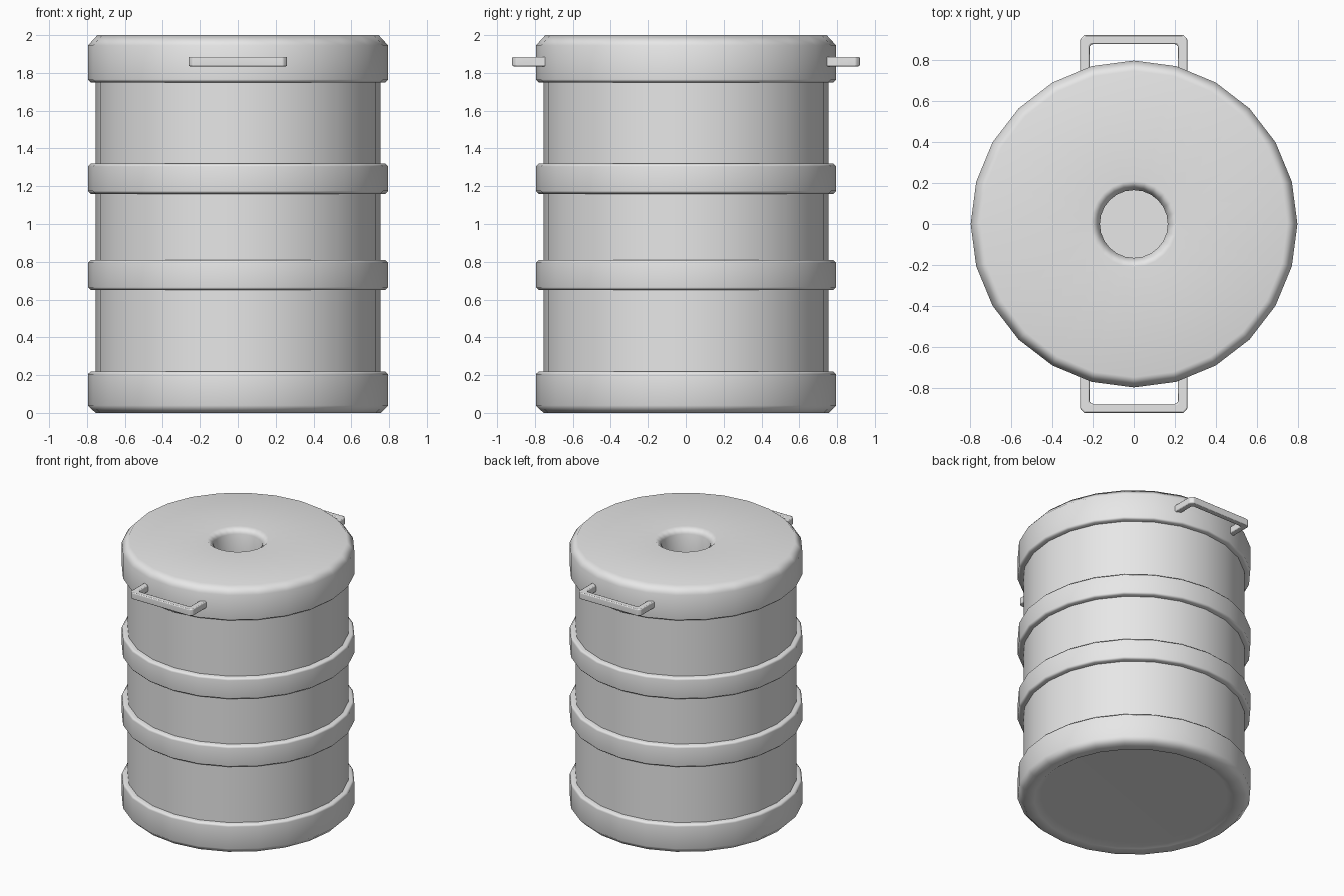
import bpy, bmesh, math
from mathutils import Matrix

cube = bpy.data.objects.get("Cube")
if cube:
    bpy.data.objects.remove(cube, do_unlink=True)

SIDES = 24
BODY_R = 0.755
BAND_R = 0.795

grey = bpy.data.materials.new("plain grey")
grey.use_nodes = True
grey.diffuse_color = (0.8, 0.8, 0.8, 1)
grey.node_tree.nodes["Principled BSDF"].inputs["Base Color"].default_value = (0.8, 0.8, 0.8, 1)


def finish(name, bm, bevel=0):
    """Turn a bmesh into a smooth shaded object with crisp flat faces."""
    bmesh.ops.recalc_face_normals(bm, faces=bm.faces)
    mesh = bpy.data.meshes.new(name)
    bm.to_mesh(mesh)
    bm.free()
    mesh.materials.append(grey)
    obj = bpy.data.objects.new(name, mesh)
    bpy.context.collection.objects.link(obj)
    bpy.ops.object.select_all(action='DESELECT')
    obj.select_set(True)
    bpy.context.view_layer.objects.active = obj
    bpy.ops.object.shade_smooth_by_angle(angle=math.radians(60))
    if bevel:
        mod = obj.modifiers.new("soft edges", 'BEVEL')
        mod.width = bevel
        mod.segments = 2
    mod = obj.modifiers.new("weighted normals", 'WEIGHTED_NORMAL')
    mod.keep_sharp = True
    return obj


def lathe(name, profile, ring=False):
    """Spin (radius, height) points; cap both ends, or close into a ring."""
    bm = bmesh.new()
    loops = []
    for r, z in profile:
        angles = [2 * math.pi * i / SIDES for i in range(SIDES)]
        loops.append([bm.verts.new((r * math.cos(a), r * math.sin(a), z)) for a in angles])
    pairs = list(zip(loops, loops[1:]))
    if ring:
        pairs.append((loops[-1], loops[0]))
    else:
        bm.faces.new(loops[0])
        bm.faces.new(loops[-1])
    for low, high in pairs:
        for i in range(SIDES):
            j = (i + 1) % SIDES
            bm.faces.new((low[i], low[j], high[j], high[i]))
    return finish(name, bm)


# Barrel wall
lathe("barrel_body", [(BODY_R, 0.1), (BODY_R, 1.76)])

# Base with a shallow recess underneath
lathe("base", [(0.635, 0.03), (0.68, 0), (0.755, 0), (BAND_R, 0.04),
               (BAND_R, 0.205), (0.78, 0.22), (0.74, 0.22)])

# Two raised hoops
for name, z in (("lower_hoop", 0.65), ("upper_hoop", 1.16)):
    lathe(name, [(0.73, z), (0.78, z), (BAND_R, z + 0.015), (BAND_R, z + 0.145),
                 (0.78, z + 0.16), (0.73, z + 0.16)], ring=True)

# Lid with a chamfered rim and a round well in the middle
lathe("lid", [(0.165, 1.77), (0.165, 1.96), (0.21, 2), (0.745, 2), (BAND_R, 1.945),
              (BAND_R, 1.765), (0.78, 1.75), (0.74, 1.75)])


# U shaped carrying handles
def handle(name, turn):
    outer = [(0.26, 0.74), (0.26, 0.9), (0.24, 0.92)]
    inner = [(0.215, 0.74), (0.215, 0.865), (0.205, 0.875)]
    outer += [(-x, y) for x, y in reversed(outer)]
    inner += [(-x, y) for x, y in reversed(inner)]
    bm = bmesh.new()
    a = [bm.verts.new((x, y, 1.835)) for x, y in outer]
    b = [bm.verts.new((x, y, 1.835)) for x, y in inner]
    for i in range(len(a) - 1):
        bm.faces.new((a[i], a[i + 1], b[i + 1], b[i]))
    top = bmesh.ops.extrude_face_region(bm, geom=bm.faces[:])
    verts = [v for v in top["geom"] if isinstance(v, bmesh.types.BMVert)]
    bmesh.ops.translate(bm, verts=verts, vec=(0, 0, 0.05))
    bmesh.ops.transform(bm, matrix=Matrix.Rotation(turn, 4, 'Z'), verts=bm.verts)
    finish(name, bm, bevel=0.01)


handle("back_handle", 0)
handle("front_handle", math.pi)
